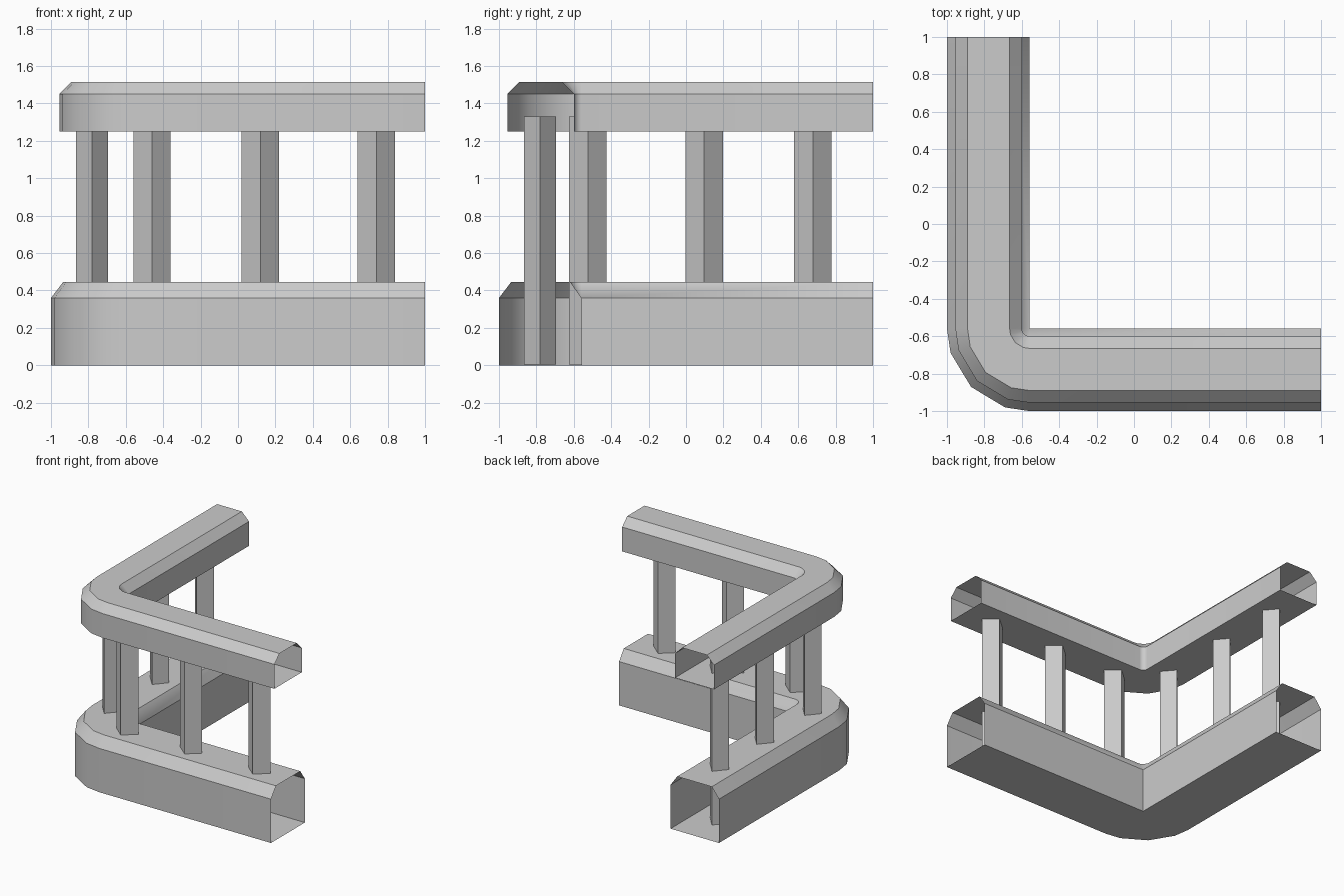
import bpy, bmesh
from math import cos, sin, radians

cube = bpy.data.objects.get("Cube")
if cube:
    bpy.data.objects.remove(cube, do_unlink=True)

GREY = (0.6, 0.6, 0.6, 1)
grey = bpy.data.materials.new("stone grey")
grey.use_nodes = True
grey.diffuse_color = GREY
grey.node_tree.nodes["Principled BSDF"].inputs["Base Color"].default_value = GREY

PIVOT = -0.56               # centre of the corner bend, in x and y
BEND = (0, 17, 45, 73, 90)  # angles of the bend sections


def finish(name, bm):
    bmesh.ops.recalc_face_normals(bm, faces=bm.faces)
    mesh = bpy.data.meshes.new(name)
    bm.to_mesh(mesh)
    bm.free()
    mesh.materials.append(grey)
    obj = bpy.data.objects.new(name, mesh)
    bpy.context.collection.objects.link(obj)
    return obj


def rail(name, profile):
    """Sweep a closed (radius, z) profile round the corner, ends left open."""
    bm = bmesh.new()
    rings = [[bm.verts.new((PIVOT - r, 1, z)) for r, z in profile]]
    for a in map(radians, BEND):
        rings.append([bm.verts.new((PIVOT - r * cos(a), PIVOT - r * sin(a), z))
                      for r, z in profile])
    rings.append([bm.verts.new((1, PIVOT - r, z)) for r, z in profile])
    n = len(profile)
    for a, b in zip(rings, rings[1:]):
        for i in range(n):
            j = (i + 1) % n
            bm.faces.new((a[i], a[j], b[j], b[i]))
    bmesh.ops.remove_doubles(bm, verts=bm.verts, dist=0.0005)
    obj = finish(name, bm)
    bpy.ops.object.select_all(action='DESELECT')
    obj.select_set(True)
    bpy.context.view_layer.objects.active = obj
    bpy.ops.object.shade_smooth_by_angle(angle=radians(30))


def post(name, x, y, half_x, half_y):
    """Diamond-section upright running from the base into the handrail."""
    bm = bmesh.new()
    corners = ((half_x, 0), (0, half_y), (-half_x, 0), (0, -half_y))
    base = bm.faces.new([bm.verts.new((x + dx, y + dy, 0.004)) for dx, dy in corners])
    top = bmesh.ops.extrude_face_region(bm, geom=[base])["geom"]
    bmesh.ops.translate(bm, vec=(0, 0, 1.326),
                        verts=[v for v in top if isinstance(v, bmesh.types.BMVert)])
    if not any(f == base for f in bm.faces):
        bmesh.ops.holes_fill(bm, edges=bm.edges)
    finish(name, bm)


# Hollow chamfered base and handrail
rail("base_rail", [(0.44, 0), (0.44, 0.36), (0.375, 0.445),
                   (0.06, 0.445), (0, 0.36), (0, 0)])
rail("hand_rail", [(0.395, 1.25), (0.395, 1.45), (0.33, 1.515),
                   (0.105, 1.515), (0.04, 1.45), (0.04, 1.25)])

# Three posts along each arm
for i, (fx, sy) in enumerate(zip((-0.46, 0.12, 0.74), (-0.525, 0.097, 0.678)), 1):
    post(f"front_post_{i}", fx, -0.78, 0.1, 0.086)
    post(f"side_post_{i}", -0.78, sy, 0.086, 0.1)
